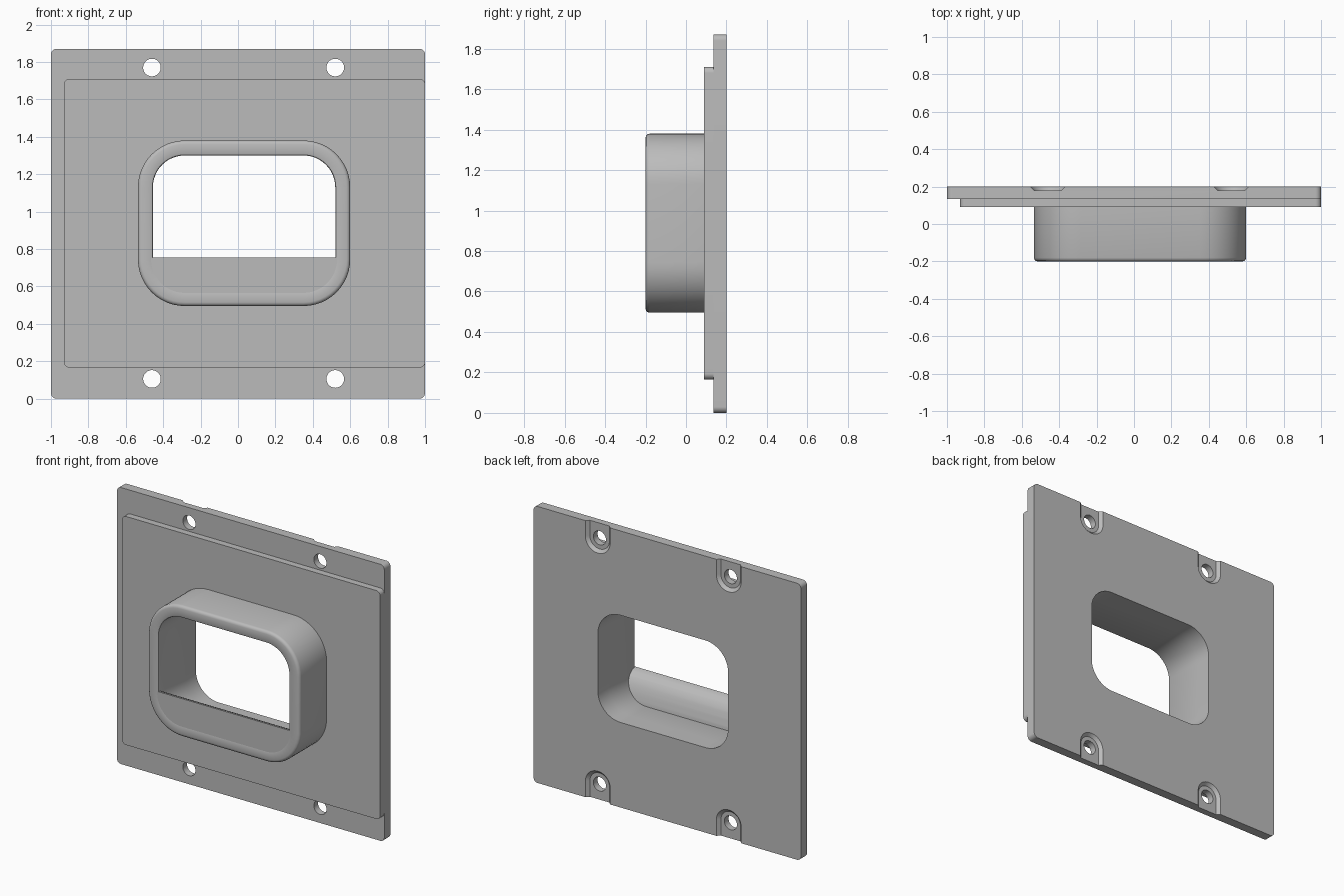
import bpy, bmesh, math

cube = bpy.data.objects.get("Cube")
if cube:
    bpy.data.objects.remove(cube, do_unlink=True)

grey = bpy.data.materials.new("plain_grey")
grey.use_nodes = True
grey.diffuse_color = (0.5, 0.5, 0.5, 1)
grey.node_tree.nodes["Principled BSDF"].inputs["Base Color"].default_value = (0.5, 0.5, 0.5, 1)


def rounded_rect(x0, x1, z0, z1, r, grow=0.0, steps=12):
    """Outline in x and z, optionally grown or shrunk with its corners."""
    x0, x1, z0, z1, r = x0 - grow, x1 + grow, z0 - grow, z1 + grow, r + grow
    centres = [(x1 - r, z1 - r), (x0 + r, z1 - r), (x0 + r, z0 + r), (x1 - r, z0 + r)]
    pts = []
    for q, (cx, cz) in enumerate(centres):
        for i in range(steps + 1):
            a = math.pi / 2 * (q + i / steps)
            pts.append((cx + r * math.cos(a), cz + r * math.sin(a)))
    return pts


def loft(name, rings, ring_shaped=False):
    """Join rings of 3D points; cap the ends, or close the loop on itself."""
    bm = bmesh.new()
    loops = [[bm.verts.new(p) for p in ring] for ring in rings]
    pairs = list(zip(loops, loops[1:]))
    if ring_shaped:
        pairs.append((loops[-1], loops[0]))
    else:
        bm.faces.new(loops[0])
        bm.faces.new(loops[-1])
    n = len(loops[0])
    for a, b in pairs:
        for i in range(n):
            j = (i + 1) % n
            bm.faces.new((a[i], a[j], b[j], b[i]))
    bmesh.ops.recalc_face_normals(bm, faces=bm.faces[:])
    mesh = bpy.data.meshes.new(name)
    bm.to_mesh(mesh)
    bm.free()
    mesh.materials.append(grey)
    obj = bpy.data.objects.new(name, mesh)
    bpy.context.collection.objects.link(obj)
    return obj


def slab(name, rect, sections, ring_shaped=False):
    """Stack rounded rectangles, given as (grow, y) sections."""
    rings = [[(x, y, z) for x, z in rounded_rect(*rect, grow=g)] for g, y in sections]
    return loft(name, rings, ring_shaped)


def combine(obj, tool, operation="DIFFERENCE"):
    mod = obj.modifiers.new("cut", "BOOLEAN")
    mod.operation, mod.object, mod.solver = operation, tool, "EXACT"
    graph = bpy.context.evaluated_depsgraph_get()
    mesh = bpy.data.meshes.new_from_object(obj.evaluated_get(graph))
    obj.modifiers.clear()
    obj.data = mesh
    bpy.data.objects.remove(tool, do_unlink=True)


COLLAR = (-0.535, 0.6, 0.495, 1.38, 0.25)
WALL = 0.08
HEIGHT = 1.87

# Mounting plate and the raised panel on its front
plate = slab("back_plate", (-1, 1, 0, HEIGHT, 0.03), [(0, 0.135), (0, 0.2)])
panel = slab("front_panel", (-0.93, 1, 0.165, 1.71, 0.03), [(0, 0.09), (0, 0.135)])
for part in (plate, panel):
    combine(part, slab("opening_cutter", COLLAR, [(-WALL, -0.5), (-WALL, 0.5)]))

# Screw holes, each with a tapered pocket open to the plate's edge
for x in (-0.46, 0.52):
    for z, low, high in ((0.105, -0.3, 0.2), (HEIGHT - 0.1, HEIGHT - 0.195, HEIGHT + 0.3)):
        pocket = (x - 0.093, x + 0.093, low, high, 0.092)
        combine(plate, slab("pocket_cutter", pocket, [(-0.02, 0.18), (0, 0.2), (0.02, 0.22)]))
        r = 0.047
        hole = (x - r, x + r, z - r, z + r, r - 0.0005)
        combine(plate, slab("hole_cutter", hole, [(0, 0), (0, 0.4)]))

# Projecting collar with rounded front rim
collar = slab("collar", COLLAR,
              [(0, 0.09), (0, -0.18), (-0.003, -0.19), (-0.01, -0.197), (-0.02, -0.2),
               (-0.07, -0.2), (-0.077, -0.197), (-WALL, -0.19), (-WALL, 0.09)],
              ring_shaped=True)

# Sill across the lower front of the opening, curving down to the floor
profile = [(-0.2, 0.4), (-0.2, 0.755), (-0.185, 0.753), (-0.16, 0.742), (-0.135, 0.72),
           (-0.113, 0.687), (-0.096, 0.645), (-0.083, 0.6), (-0.075, 0.55), (-0.075, 0.4)]
sill = loft("sill", [[(x, y, z) for y, z in profile] for x in (-0.8, 0.8)])
combine(sill, slab("sill_trim", COLLAR, [(-0.07, -0.4), (-0.07, 0.3)]), "INTERSECT")

# Smooth the rounded surfaces, keep the edges crisp
for obj in (plate, panel, collar, sill):
    bpy.ops.object.select_all(action="DESELECT")
    obj.select_set(True)
    bpy.context.view_layer.objects.active = obj
    bpy.ops.object.shade_smooth_by_angle(angle=math.radians(32))
